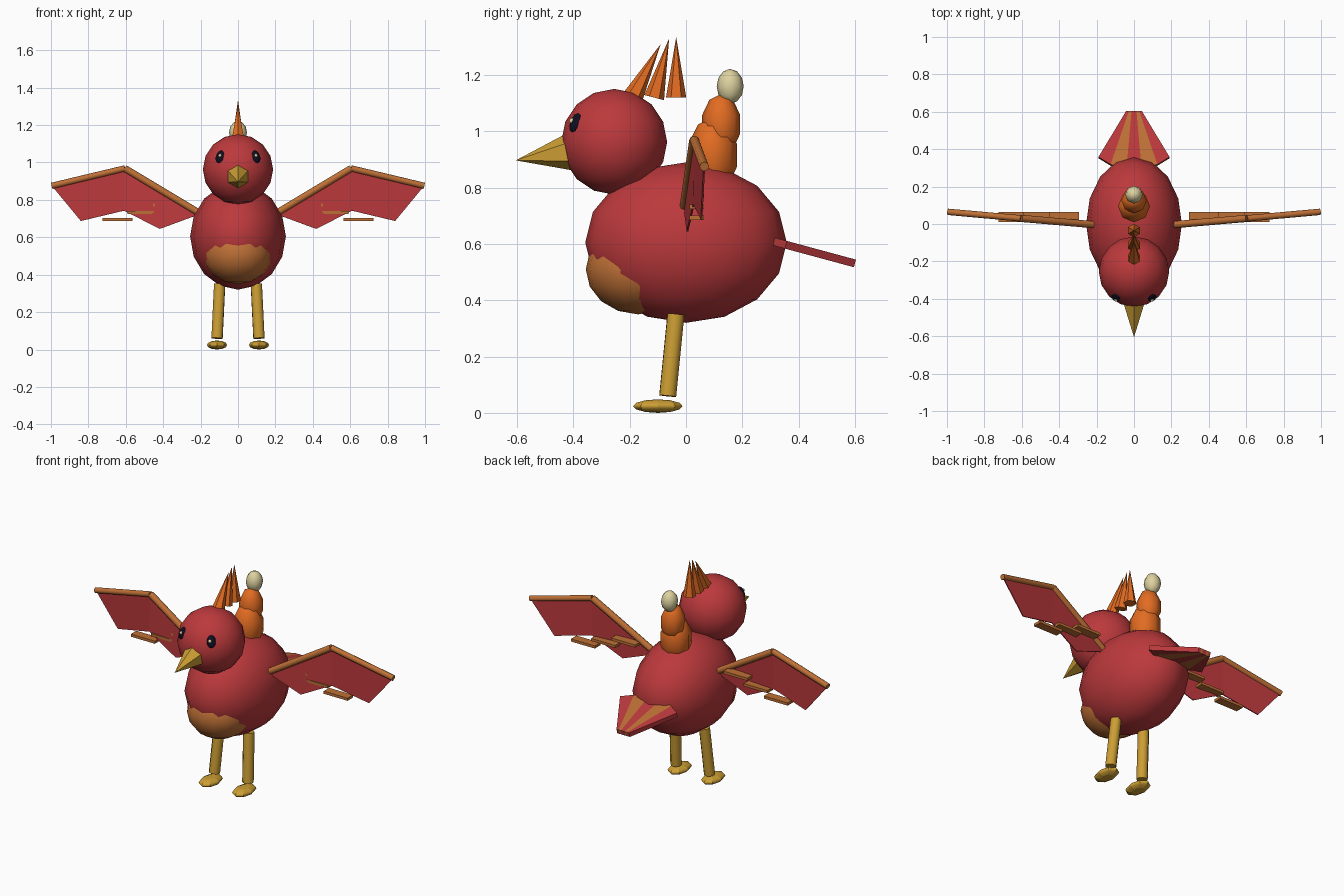
import bpy
import math
from mathutils import Vector

if "Cube" in bpy.data.objects:
    bpy.data.objects.remove(bpy.data.objects["Cube"])


def material(name, r, g, b):
    m = bpy.data.materials.new(name)
    lin = [((c / 255 + 0.055) / 1.055) ** 2.4 for c in (r, g, b)]
    m.diffuse_color = (*lin, 1)
    m.use_nodes = True
    m.node_tree.nodes["Principled BSDF"].inputs["Base Color"].default_value = m.diffuse_color
    return m


RED = material("red plumage", 188, 57, 60)
TAN = material("tan trim", 190, 112, 54)
ORANGE = material("flame orange", 226, 108, 34)
YELLOW = material("leg yellow", 204, 158, 52)
CREAM = material("cream", 222, 210, 160)
DARK = material("eye dark", 14, 14, 34)


def finish(name, mat, angle=None):
    ob = bpy.context.object
    ob.name = name
    ob.data.materials.append(mat)
    if angle:
        bpy.ops.object.shade_smooth_by_angle(angle=math.radians(angle))
    return ob


def ball(name, mat, loc, radii, segs=16, rings=8, smooth=80):
    bpy.ops.mesh.primitive_uv_sphere_add(segments=segs, ring_count=rings, radius=1, location=loc)
    ob = finish(name, mat, smooth)
    ob.scale = radii
    return ob


def rod(name, mat, a, b, r1, r2, sides=8, smooth=60):
    """Cylinder or cone running from a to b."""
    a, b = Vector(a), Vector(b)
    d = b - a
    bpy.ops.mesh.primitive_cone_add(vertices=sides, radius1=r1, radius2=r2, depth=d.length,
                                    location=(a + b) / 2)
    ob = finish(name, mat, smooth)
    ob.rotation_mode = 'QUATERNION'
    ob.rotation_quaternion = d.to_track_quat('Z', 'Y')
    return ob


def mesh(name, mats, verts, faces, thickness):
    me = bpy.data.meshes.new(name)
    me.from_pydata(verts, [], faces)
    for m in mats:
        me.materials.append(m)
    ob = bpy.data.objects.new(name, me)
    bpy.context.collection.objects.link(ob)
    mod = ob.modifiers.new("thickness", 'SOLIDIFY')
    mod.thickness = thickness
    mod.offset = 0
    return ob


# Body, belly patch and head
ball("body", RED, (0, 0, 0.605), (0.256, 0.358, 0.285))
ball("belly_patch", TAN, (0, -0.17, 0.51), (0.183, 0.186, 0.16))
head_center = Vector((0, -0.255, 0.963))
ball("head", RED, head_center, (0.188, 0.188, 0.188))

# Beak
rod("beak", YELLOW, (0, -0.415, 0.927), (0, -0.605, 0.897), 0.066, 0, 6, None)

# Crest feathers
for base, tip in (((-0.187, 1.125), (-0.09, 1.31)),
                  ((-0.113, 1.12), (-0.06, 1.33)),
                  ((-0.035, 1.12), (-0.035, 1.335))):
    rod("crest_feather", ORANGE, (0, *base), (0, *tip), 0.036, 0, 6, None)

# Flame plume on the back
ball("flame_lower", ORANGE, (0, 0.095, 0.915), (0.09, 0.09, 0.135), 8, 5, 50)
ball("flame_middle", ORANGE, (0, 0.125, 1.025), (0.071, 0.071, 0.108), 8, 5, 50)
ball("flame_tip", CREAM, (0, 0.157, 1.16), (0.048, 0.048, 0.062), 8, 6)

for s in (-1, 1):
    # Eyes with highlights
    d = Vector((s * 0.1, -0.143, 0.07)).normalized()
    eye = ball("eye", DARK, head_center + d * 0.182, (0.025, 0.036, 0.014), 12, 8)
    eye.rotation_euler = d.to_track_quat('Z', 'Y').to_euler()
    d = Vector((s * 0.096, -0.15, 0.074)).normalized()
    ball("eye_highlight", CREAM, head_center + d * 0.193, (0.01, 0.01, 0.01), 8, 6)

    # Legs and feet
    rod("leg", YELLOW, (s * 0.098, -0.036, 0.35), (s * 0.112, -0.065, 0.06), 0.032, 0.032)
    ball("foot", YELLOW, (s * 0.112, -0.1, 0.024), (0.054, 0.088, 0.024), 8, 6, 30)

    # Wing bones
    shoulder = (s * 0.2, -0.005, 0.725)
    elbow = (s * 0.605, 0.03, 0.968)
    tip = (s * 0.995, 0.065, 0.875)
    rod("wing_upper_bone", TAN, shoulder, elbow, 0.019, 0.019)
    rod("wing_outer_bone", TAN, elbow, tip, 0.017, 0.017)

    # Wing membrane
    mesh("wing_membrane", [RED],
         [shoulder, elbow, tip, (s * 0.84, 0.055, 0.687), (s * 0.61, 0.028, 0.742),
          (s * 0.418, 0.005, 0.645)],
         [(0, 1, 4, 5), (1, 2, 3, 4)], 0.006)

    # Small slats crossing the wing
    for i in range(3):
        bpy.ops.mesh.primitive_cube_add(size=1, location=(s * (0.375 + 0.135 * i), 0.038,
                                                          0.772 - 0.039 * i))
        finish("wing_slat", TAN).scale = (0.16, 0.052, 0.016)

# Tail fan: five striped feathers converging at the rear
near = [(-0.19, 0.355), (-0.125, 0.315), (-0.04, 0.295)]
near += [(-x, y) for x, y in reversed(near)]
far = [-0.042, -0.028, -0.013, 0.013, 0.028, 0.042]


def tail_z(y):
    return 0.612 - (y - 0.3) * 0.27


verts = [(x, y, tail_z(y)) for x, y in near] + [(x, 0.6, tail_z(0.6)) for x in far]
tail = mesh("tail_fan", [RED, TAN], verts, [(i, i + 1, i + 7, i + 6) for i in range(5)], 0.028)
for i, f in enumerate(tail.data.polygons):
    f.material_index = i % 2
